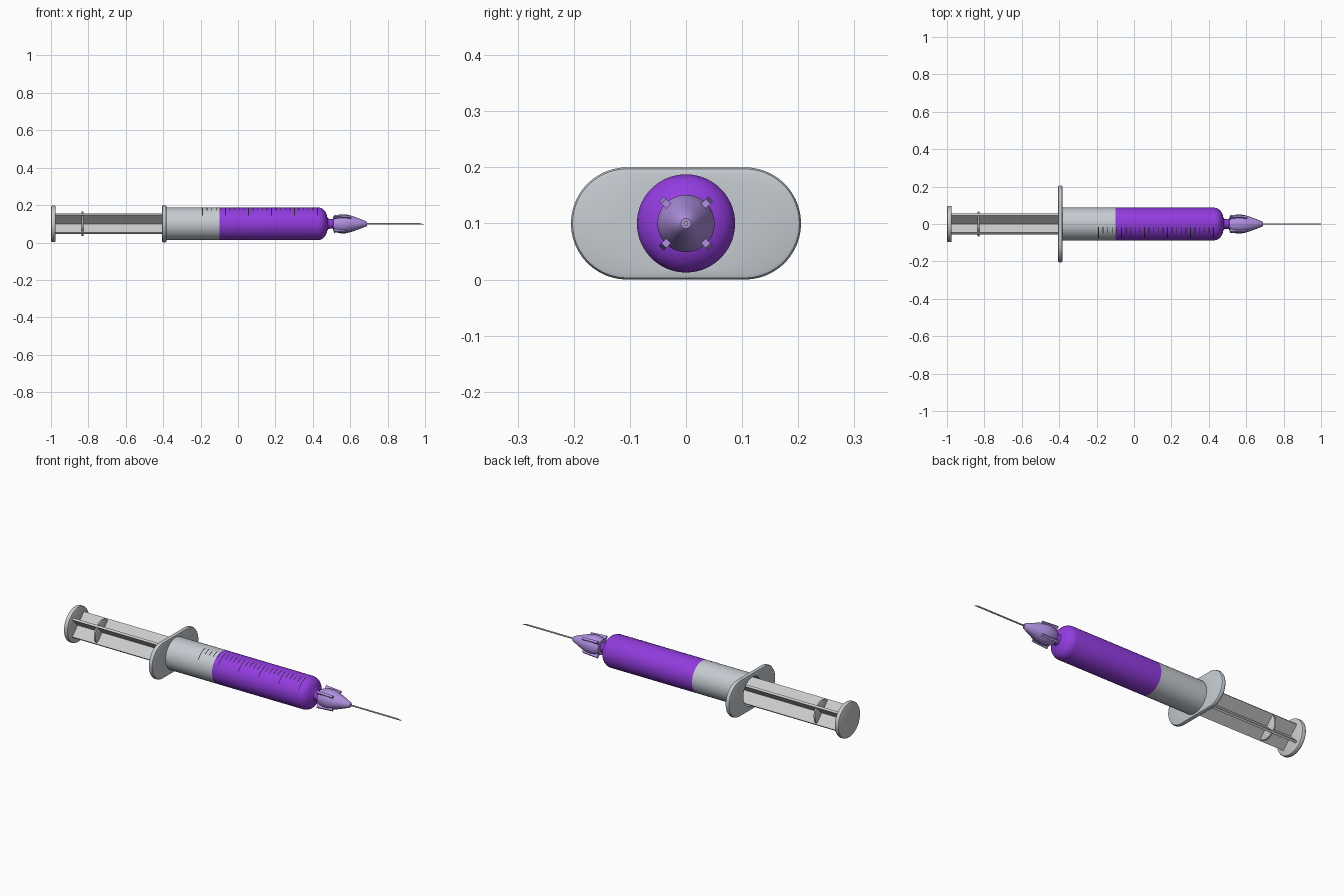
import bpy, bmesh
from math import pi, cos, sin, radians, copysign

if "Cube" in bpy.data.objects:
    bpy.data.objects.remove(bpy.data.objects["Cube"])

Z0 = 0.1  # height of the syringe axis


def material(name, rgb):
    m = bpy.data.materials.new(name)
    m.diffuse_color = (*rgb, 1)
    m.use_nodes = True
    m.node_tree.nodes["Principled BSDF"].inputs["Base Color"].default_value = m.diffuse_color
    return m


PURPLE = material("purple_liquid", (0.29, 0.045, 0.74))
LILAC = material("lilac_plastic", (0.43, 0.28, 0.74))
CLEAR = material("clear_plastic", (0.56, 0.60, 0.64))
BLACK = material("black_ink", (0.02, 0.02, 0.02))


def finish(name, bm, mat=None, smooth=True):
    bmesh.ops.recalc_face_normals(bm, faces=bm.faces)
    me = bpy.data.meshes.new(name)
    bm.to_mesh(me)
    bm.free()
    ob = bpy.data.objects.new(name, me)
    bpy.context.collection.objects.link(ob)
    if mat:
        me.materials.append(mat)
    if smooth:
        bpy.ops.object.select_all(action='DESELECT')
        ob.select_set(True)
        bpy.context.view_layer.objects.active = ob
        bpy.ops.object.shade_smooth_by_angle(angle=radians(35))
    return ob


def lathe(name, profile, mat=None, n=64, loop=False):
    """Spin (x, radius, optional y stretch) points round the x axis."""
    bm = bmesh.new()
    rings = []
    for x, r, *s in profile:
        s = s[0] if s else 0
        ring = []
        for i in range(n):
            a = (i + 0.5) * 2 * pi / n
            y = r * cos(a) + copysign(s, cos(a))
            ring.append(bm.verts.new((x, y, Z0 + r * sin(a))))
        rings.append(ring)
    pairs = list(zip(rings, rings[1:]))
    if loop:
        pairs.append((rings[-1], rings[0]))
    else:
        bm.faces.new(rings[0])
        bm.faces.new(rings[-1])
    for p, q in pairs:
        for i in range(n):
            j = (i + 1) % n
            bm.faces.new((p[i], p[j], q[j], q[i]))
    return finish(name, bm, mat)


def radial_box(bm, x0, x1, r0, r1, t, ang, taper=0):
    """Box standing out from the axis at an angle; its front end may slope."""
    c, s = cos(ang), sin(ang)
    v = []
    for x, r in ((x0, r0), (x1, r0), (x1, r1 - taper), (x0, r1)):
        for w in (-t / 2, t / 2):
            v.append(bm.verts.new((x, r * c - w * s, Z0 + r * s + w * c)))
    for f in ((0, 2, 4, 6), (1, 3, 5, 7), (0, 1, 3, 2),
              (2, 3, 5, 4), (4, 5, 7, 6), (6, 7, 1, 0)):
        bm.faces.new([v[i] for i in f])


DIAGONALS = [pi / 4 + k * pi / 2 for k in range(4)]

# Thumb disc with rounded rim
lathe("thumb_rest", [(-1, 0.091), (-0.998, 0.095), (-0.994, 0.097),
                     (-0.981, 0.097), (-0.977, 0.095), (-0.975, 0.091)])

# Plunger rod: cross section turned 45 degrees
bm = bmesh.new()
for a in DIAGONALS:
    radial_box(bm, -0.98, -0.12, 0, 0.072, 0.012, a)
finish("plunger_rod", bm, smooth=False)
lathe("plunger_collar", [(-0.837, 0.062), (-0.835, 0.066),
                         (-0.827, 0.066), (-0.825, 0.062)])
lathe("plunger_seal", [(-0.125, 0.078), (-0.1, 0.078)])

# Finger flange: stretched outer edge, round bore
S = 0.105
lathe("finger_flange", [(-0.406, 0.079), (-0.406, 0.092, S), (-0.404, 0.097, S),
                        (-0.399, 0.1, S), (-0.389, 0.1, S), (-0.384, 0.097, S),
                        (-0.382, 0.092, S), (-0.382, 0.079)], CLEAR, loop=True)

# Empty part of the barrel, hollow
lathe("barrel", [(-0.395, 0.0875), (-0.098, 0.0875),
                 (-0.098, 0.079), (-0.395, 0.079)], CLEAR, loop=True)

# Filled part with rounded shoulder and nozzle
lathe("filled_barrel", [(-0.098, 0.0875), (0.43, 0.0875), (0.441, 0.0855),
                        (0.454, 0.079), (0.465, 0.068), (0.473, 0.053),
                        (0.477, 0.038), (0.482, 0.029), (0.49, 0.026),
                        (0.525, 0.025)], PURPLE)

# Graduation ticks, every fifth one long
bm = bmesh.new()
R, W = 0.0883, 0.004
for k in range(26):
    x = -0.19 + k * 0.0246
    a0, a1 = radians(10), radians(59 if k % 5 == 0 else 35)
    steps = 8
    prev = None
    for i in range(steps + 1):
        a = a0 + (a1 - a0) * i / steps
        row = [bm.verts.new((x + d, -R * sin(a), Z0 + R * cos(a)))
               for d in (-W / 2, W / 2)]
        if prev:
            bm.faces.new((prev[0], row[0], row[1], prev[1]))
        prev = row
finish("graduation_ticks", bm, BLACK)

# Needle hub with four grip fins
lathe("needle_hub", [(0.508, 0.022), (0.51, 0.040), (0.525, 0.046),
                     (0.55, 0.051), (0.575, 0.051), (0.605, 0.044),
                     (0.65, 0.028), (0.685, 0.014), (0.69, 0.009)], LILAC)
bm = bmesh.new()
for a in DIAGONALS:
    radial_box(bm, 0.512, 0.605, 0.035, 0.062, 0.012, a, 0.006)
finish("hub_fins", bm, LILAC, smooth=False)

# Needle with slanted tip
needle = lathe("needle", [(0.68, 0.004), (0.96, 0.004), (0.985, 0.004)], n=16)
for v in needle.data.vertices:
    if v.co.x > 0.98:
        v.co.x = 0.985 - (v.co.z - Z0) * 3.75
